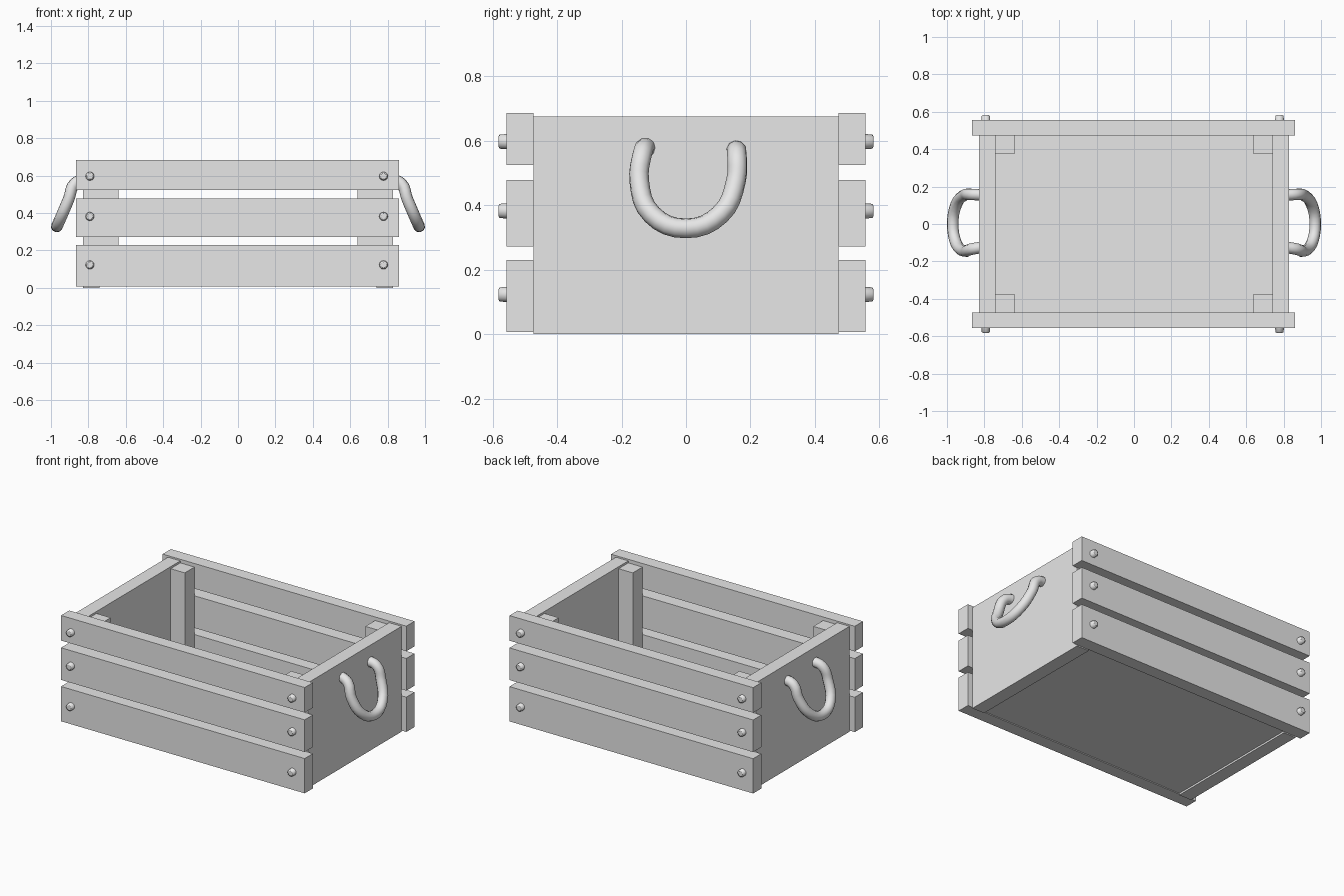
import bpy, bmesh, math
from mathutils import Matrix

cube = bpy.data.objects.get("Cube")
if cube:
    bpy.data.objects.remove(cube, do_unlink=True)

grey = bpy.data.materials.new("plain grey")
grey.use_nodes = True
grey.diffuse_color = (0.8, 0.8, 0.8, 1)
grey.node_tree.nodes["Principled BSDF"].inputs["Base Color"].default_value = (0.8, 0.8, 0.8, 1)


def add_object(name, mesh):
    obj = bpy.data.objects.new(name, mesh)
    bpy.context.collection.objects.link(obj)
    mesh.materials.clear()
    mesh.materials.append(grey)
    return obj


def mesh_from(name, bm):
    mesh = bpy.data.meshes.new(name)
    bm.to_mesh(mesh)
    bm.free()
    return add_object(name, mesh)


def box(name, x, y, z):
    """Box given by its (low, high) range on each axis."""
    bm = bmesh.new()
    bmesh.ops.create_cube(bm, size=1)
    for v in bm.verts:
        for axis, (low, high) in enumerate((x, y, z)):
            v.co[axis] = high if v.co[axis] > 0 else low
    return mesh_from(name, bm)


def span(side, inner, outer):
    return tuple(sorted((side * inner, side * outer)))


def bolt(name, x, side, z):
    """Round bolt head, slightly domed, pointing along y."""
    bm = bmesh.new()
    rot = Matrix.Rotation(-side * math.pi / 2, 4, 'X')
    bmesh.ops.create_cone(bm, cap_ends=True, segments=12, radius1=0.025,
                          radius2=0.022, depth=0.05)
    cap = max(bm.faces, key=lambda f: f.calc_center_median().z)
    dome = bmesh.ops.inset_individual(bm, faces=[cap], thickness=0.007)
    for v in cap.verts:
        v.co.z += 0.004
    for f in bm.faces:
        f.smooth = len(f.verts) == 4
    bmesh.ops.transform(bm, verts=bm.verts,
                        matrix=Matrix.Translation((x, side * 0.553, z)) @ rot)
    return mesh_from(name, bm)


def handle(name, side):
    """Hanging rope loop with both ends sunk in the end panel."""
    path = [(0.80, -0.122, 0.583), (0.872, -0.135, 0.56), (0.905, -0.145, 0.475),
            (0.95, -0.105, 0.37), (0.969, 0, 0.328), (0.95, 0.105, 0.37),
            (0.905, 0.155, 0.475), (0.872, 0.158, 0.555), (0.80, 0.155, 0.573)]
    curve = bpy.data.curves.new(name, 'CURVE')
    curve.dimensions = '3D'
    curve.bevel_depth = 0.031
    curve.bevel_resolution = 3
    curve.resolution_u = 4
    curve.use_fill_caps = True
    spline = curve.splines.new('BEZIER')
    spline.bezier_points.add(len(path) - 1)
    for p, (x, y, z) in zip(spline.bezier_points, path):
        p.co = (side * x, y, z)
        p.handle_left_type = p.handle_right_type = 'AUTO'
    temp = bpy.data.objects.new(name + "_path", curve)
    bpy.context.collection.objects.link(temp)
    bpy.context.view_layer.update()
    mesh = bpy.data.meshes.new_from_object(
        temp.evaluated_get(bpy.context.evaluated_depsgraph_get()))
    bpy.data.objects.remove(temp, do_unlink=True)
    for f in mesh.polygons:
        f.use_smooth = True
    return add_object(name, mesh)


# floor board
box("floor", (-0.74, 0.74), (-0.472, 0.472), (0.012, 0.09))

# end panels, corner posts and rope handles
for sx, label in ((1, "left"), (-1, "right")):
    box(label + "_end_panel", span(sx, 0.74, 0.828), (-0.473, 0.473), (0, 0.675))
    handle(label + "_handle", sx)
    for sy, end in ((-1, "front"), (1, "back")):
        box(f"{end}_{label}_post", span(sx, 0.64, 0.74), span(sy, 0.375, 0.473),
            (0.012, 0.662))

# long side slats with bolts: bottom, top, bolt height
slats = {"lower": (0.007, 0.23, 0.123), "middle": (0.272, 0.478, 0.382),
         "upper": (0.524, 0.685, 0.597)}
for sy, end in ((-1, "front"), (1, "back")):
    for row, (low, high, bolt_z) in slats.items():
        box(f"{end}_{row}_slat", (-0.865, 0.862), span(sy, 0.473, 0.556), (low, high))
        for x, label in ((0.778, "left"), (-0.792, "right")):
            bolt(f"{end}_{row}_{label}_bolt", x, sy, bolt_z)
